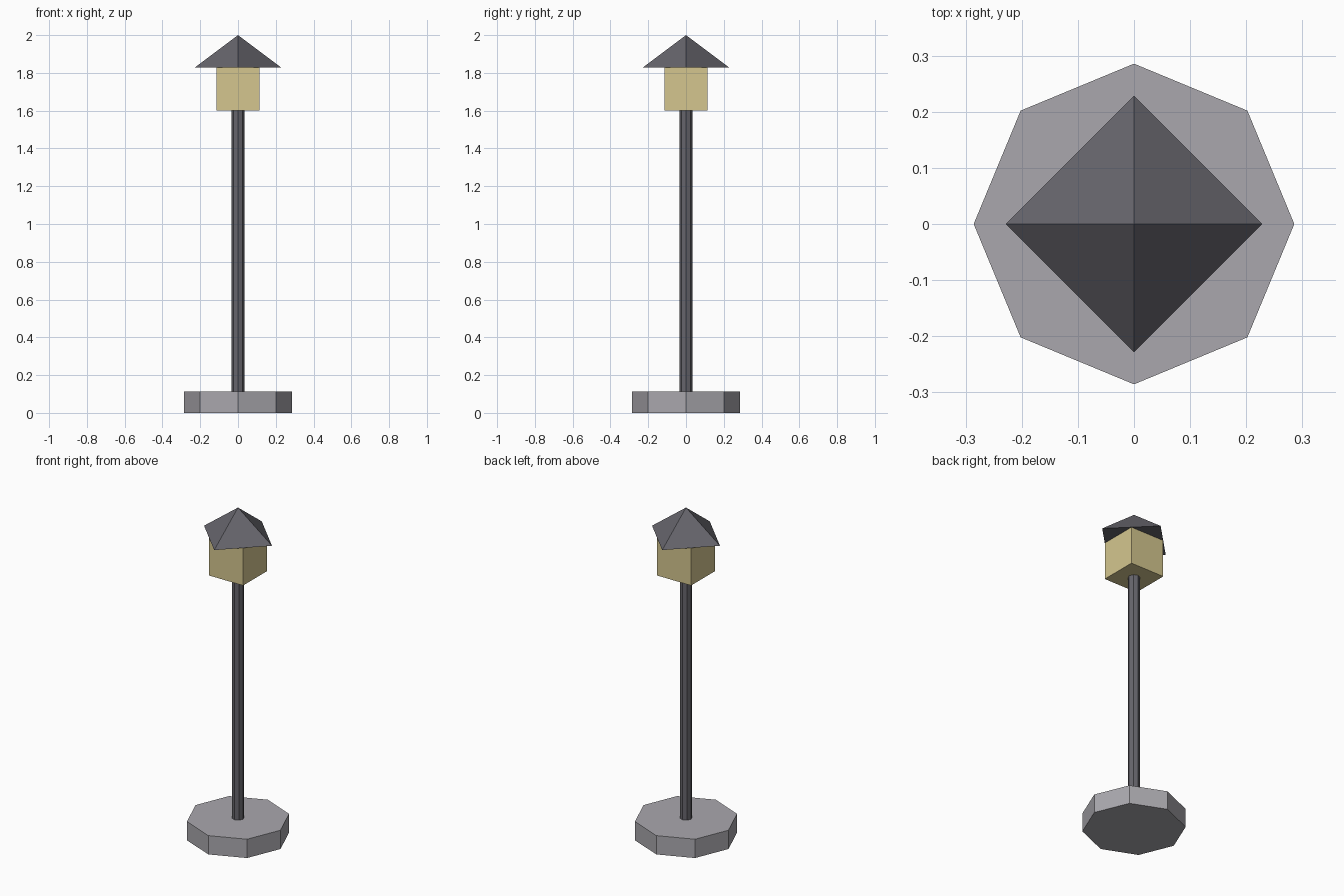
import bpy

cube = bpy.data.objects.get("Cube")
if cube:
    bpy.data.objects.remove(cube, do_unlink=True)


def material(name, rgb):
    mat = bpy.data.materials.new(name)
    mat.use_nodes = True
    color = (*rgb, 1.0)
    mat.diffuse_color = color
    mat.node_tree.nodes["Principled BSDF"].inputs["Base Color"].default_value = color
    return mat


stone = material("stone_grey", (0.40, 0.39, 0.42))
iron = material("dark_iron", (0.133, 0.130, 0.150))
glow = material("warm_glass", (0.66, 0.565, 0.275))


def finish(name, mat):
    obj = bpy.context.object
    obj.name = obj.data.name = name
    obj.data.materials.append(mat)
    return obj


def column(name, sides, bottom_radius, top_radius, z0, z1, mat):
    """Flat-sided prism or pyramid, with corners on the axes."""
    bpy.ops.mesh.primitive_cone_add(
        vertices=sides, radius1=bottom_radius, radius2=top_radius,
        depth=z1 - z0, location=(0, 0, (z0 + z1) / 2))
    return finish(name, mat)


# All heights derive from one unit, so the lamp is 3.5 units = 2 tall
U = 2 / 3.5

# Octagonal foot and slim post
column("base", 8, 0.5 * U, 0.5 * U, 0, 0.2 * U, stone)
column("post", 8, 0.06 * U, 0.06 * U, 0.2 * U, 2.8 * U, iron)

# Cubic lantern
bpy.ops.mesh.primitive_cube_add(size=0.4 * U, location=(0, 0, 3.0 * U))
finish("lantern", glow)

# Pyramid roof, turned diagonally to the lantern
column("roof", 4, 0.4 * U, 0, 3.2 * U, 3.5 * U, iron)
